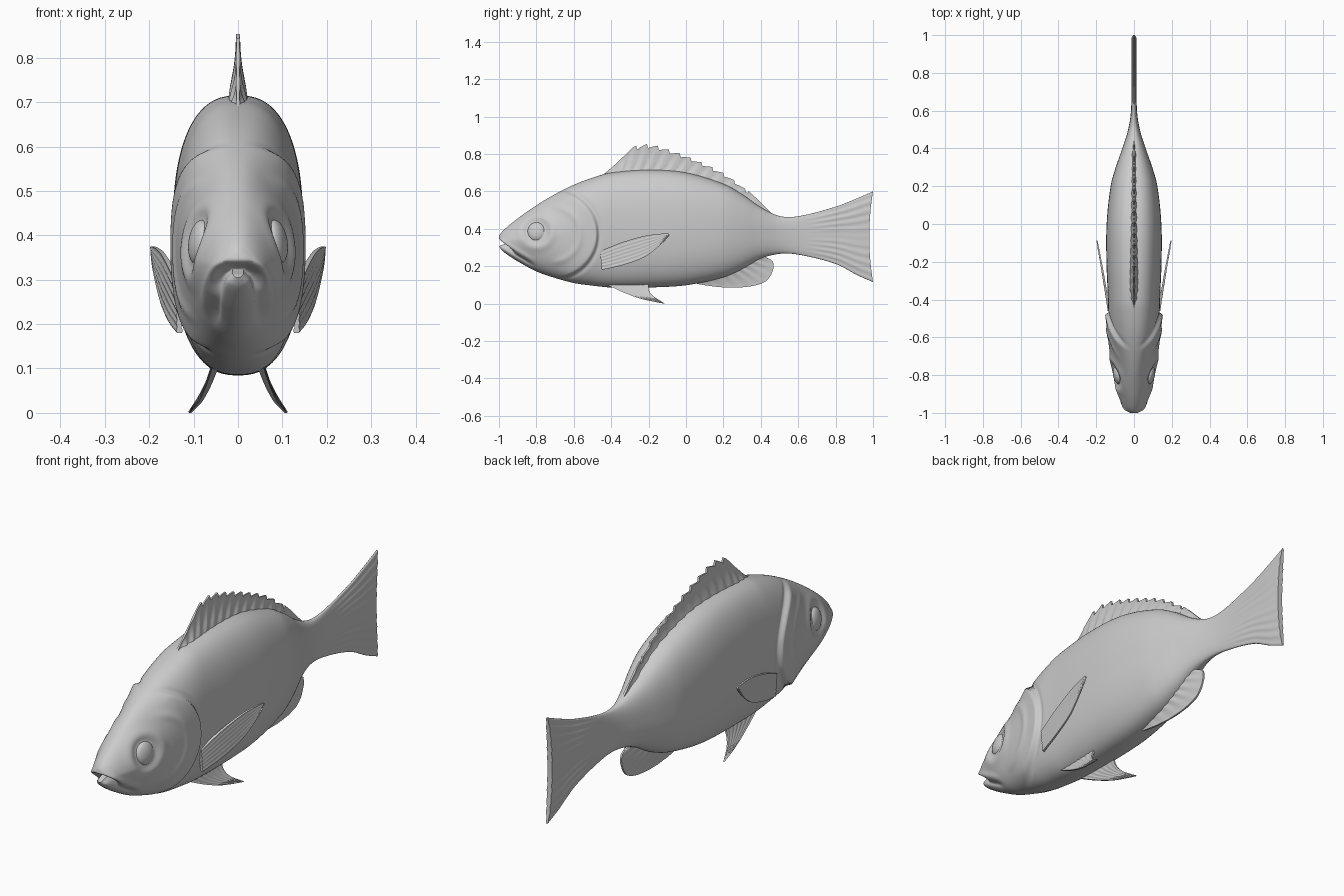
import bpy, math
from mathutils import Vector

cube = bpy.data.objects.get("Cube")
if cube:
    bpy.data.objects.remove(cube)

grey = bpy.data.materials.new("plain grey")
grey.use_nodes = True
grey.diffuse_color = (0.6, 0.6, 0.6, 1)
grey.node_tree.nodes["Principled BSDF"].inputs["Base Color"].default_value = (0.6, 0.6, 0.6, 1)


# ---- helpers ----
def spline(pts, t):
    """Smooth curve through evenly timed points, t in 0..1."""
    n = len(pts) - 1
    i = min(int(t * n), n - 1)
    f = t * n - i
    a, b, c, d = (Vector(pts[min(max(k, 0), n)]) for k in range(i - 1, i + 3))
    return b + f * 0.5 * (c - a + f * (2 * a - 5 * b + 4 * c - d + f * (3 * (b - c) + d - a)))


def profile(rows, y):
    """Smooth values read from rows sorted by their first entry."""
    i = 0
    while i < len(rows) - 2 and y > rows[i + 1][0]:
        i += 1

    def slope(k):
        lo, hi = rows[max(k - 1, 0)], rows[min(k + 1, len(rows) - 1)]
        return [(q - p) / (hi[0] - lo[0]) for p, q in zip(lo, hi)]
    a, b, h = rows[i], rows[i + 1], rows[i + 1][0] - rows[i][0]
    t = min(max((y - a[0]) / h, 0), 1)
    sa, sb = slope(i), slope(i + 1)
    return [(1 + 2 * t) * (1 - t) ** 2 * a[k] + t * (1 - t) ** 2 * h * sa[k]
            + t * t * (3 - 2 * t) * b[k] + t * t * (t - 1) * h * sb[k]
            for k in range(1, len(a))]


def step(lo, hi, v):
    t = min(max((v - lo) / (hi - lo), 0), 1)
    return t * t * (3 - 2 * t)


def bump(v, width):
    return math.exp(-(v / width) ** 2)


def add_mesh(name, verts, faces, angle=40):
    mesh = bpy.data.meshes.new(name)
    mesh.from_pydata(verts, [], faces)
    mesh.materials.append(grey)
    obj = bpy.data.objects.new(name, mesh)
    bpy.context.collection.objects.link(obj)
    bpy.ops.object.select_all(action='DESELECT')
    obj.select_set(True)
    bpy.context.view_layer.objects.active = obj
    bpy.ops.object.mode_set(mode='EDIT')
    bpy.ops.mesh.select_all(action='SELECT')
    bpy.ops.mesh.normals_make_consistent(inside=False)
    bpy.ops.object.mode_set(mode='OBJECT')
    bpy.ops.object.shade_smooth_by_angle(angle=math.radians(angle))
    return obj


def fin(name, point, thick, cols, rows):
    """Thin closed sheet: point(u, v) is its middle, thick(u, v) its half thickness."""
    verts = []
    for side in (1, -1):
        for i in range(cols + 1):
            for j in range(rows + 1):
                u, v = i / cols, j / rows
                verts.append(point(u, v) + Vector((side * thick(u, v), 0, 0)))
    w, half = rows + 1, (rows + 1) * (cols + 1)
    faces = []
    for i in range(cols):
        for j in range(rows):
            a = i * w + j
            quad = (a, a + 1, a + w + 1, a + w)
            faces += [quad, tuple(k + half for k in reversed(quad))]
    rim = ([i * w for i in range(cols)] + [cols * w + j for j in range(rows)]
           + [i * w + rows for i in range(cols, 0, -1)] + list(range(rows, 0, -1)))
    for a, b in zip(rim, rim[1:] + rim[:1]):
        faces.append((a, b, b + half, a + half))
    return add_mesh(name, verts, faces)


# ---- body: rows of y, top, bottom, half width ----
BODY = [(-1, .362, .305, .022), (-.985, .382, .285, .045), (-.95, .415, .258, .066),
        (-.9, .455, .226, .085), (-.8, .525, .172, .108), (-.7, .585, .137, .126),
        (-.6, .635, .11, .135), (-.5, .673, .096, .137), (-.4, .70, .086, .138),
        (-.2, .715, .086, .146), (0, .70, .098, .145), (.2, .64, .14, .124),
        (.3, .585, .183, .097), (.4, .515, .24, .062), (.5, .468, .266, .031),
        (.6, .467, .262, .016), (.8, .518, .212, .0125), (.92, .565, .15, .0125),
        (1, .60, .115, .012)]
EYE_Y, EYE_Z = -.80, .385


def body_point(y, a):
    top, bottom, w = profile(BODY, y)
    head = 1 - step(-.85, -.4, y)
    c, s = math.cos(a), math.sin(a)
    power = 0.8 + 0.18 * head
    x = w * math.copysign(abs(c) ** power, c)
    z = (top + bottom) / 2 + (top - bottom) / 2 * math.copysign(abs(s) ** power, s)
    x *= 1 - .22 * head * max(s, 0)
    side, push = math.copysign(1, c), 0
    if y < -.4:
        # gill cover edge, cheek ridge and eye socket
        r = math.hypot((y + .72) / .25, (z - .37) / .24)
        back = step(-.76, -.6, y)
        push += back * (.017 * step(1.02, .95, r) * r ** 2 - .005 * bump(r - 1.04, .04))
        push += .005 * step(-.74, -.66, y) * bump(r - .62, .07)
        e = math.hypot(y - EYE_Y, z - EYE_Z)
        push += .006 * bump(e - .085, .025) - .007 * bump(e - .05, .02)
        # mouth slit and narrower lower jaw
        d = z - (.325 - .115 * (max(y + 1, 0) / .18) ** .9)
        jaw = 1 - step(-.86, -.79, y)
        x *= 1 - .17 * jaw * step(.008, -.012, d)
        push += jaw * (.005 * bump(d - .022, .014) - .012 * bump(d, .009))
        x += side * push * min(1, abs(c) * 1.6) * min(1, abs(x) / .03)
        y += .045 * bump(d, .011) * (1 - step(-1, -.9, y))
    elif y > .6:
        # tail rays and hollow trailing edge
        k = (z - (top + bottom) / 2) / ((top - bottom) / 2)
        x *= 1 + .16 * step(.62, .8, y) * math.cos(k * 32)
        y -= .02 * (1 - k * k) * step(.85, 1, y)
    return Vector((x, y, z))


def loft(name, ys, seg=128):
    verts = [body_point(y, math.tau * (k + .5) / seg) for y in ys for k in range(seg)]
    faces = [(i * seg + k, i * seg + (k + 1) % seg, (i + 1) * seg + (k + 1) % seg, (i + 1) * seg + k)
             for i in range(len(ys) - 1) for k in range(seg)]
    # strips across the ring close both ends
    for base in (0, (len(ys) - 1) * seg):
        q = seg // 4
        for k in range(seg // 2 - 1):
            faces.append(tuple(base + (q + m) % seg for m in (k, k + 1, -k - 2, -k - 1)))
    return add_mesh(name, verts, faces, 50)


loft("body", [-1 + .005 * i for i in range(120)] + [-.4 + .02 * i for i in range(51)])
loft("tail_fin", [.6 + .01 * i for i in range(41)])

# ---- dorsal fin with backward-leaning spines ----
CREST = [(-.48, .66), (-.4, .725), (-.33, .79), (-.27, .843), (-.19, .853), (-.08, .822),
         (.05, .772), (.2, .70), (.33, .605), (.45, .49), (.49, .45)]
GAP = .0585


def dorsal_point(u, v):
    y = -.48 + .97 * u
    tooth = (y + .265) / GAP
    z = profile(CREST, y)[0]
    if -.265 < y < .33:
        z -= (.028 - .012 * u) * (1 - tooth % 1)
    root_y = y - .07 * math.sin(math.pi * u)
    root_z = profile(BODY, root_y)[0] - .03
    return Vector((0, root_y + (y - root_y) * v, root_z + (z - root_z) * v))


def dorsal_thick(u, v):
    ray = math.cos(math.tau * (-.215 + .97 * u) / GAP)
    return (.004 + .03 * (1 - v) ** 2.2) * (1 + .22 * ray * step(.1, .4, v)) * (1 - .6 * u * (1 - v))


fin("dorsal_fin", dorsal_point, dorsal_thick, 200, 12)

# ---- anal fin ----
ANAL_ROOT = [(0, .06, .14), (0, .2, .18), (0, .3, .23), (0, .41, .28)]
ANAL_EDGE = [(0, .06, .105), (0, .16, .09), (0, .26, .085), (0, .36, .095), (0, .43, .122),
             (0, .465, .18), (0, .46, .23), (0, .40, .25)]
fin("anal_fin",
    lambda u, v: spline(ANAL_ROOT, u).lerp(spline(ANAL_EDGE, u), v),
    lambda u, v: (.004 + .022 * (1 - v) ** 1.5) * (1 + .12 * math.cos(u * 60)), 64, 12)

# ---- paired fins: leading and trailing edges from root to tip ----
PAIRED = {
    "pectoral_fin": ([(.132, -.46, .28), (.15, -.35, .325), (.172, -.22, .362), (.192, -.11, .375), (.195, -.088, .368)],
                     [(.132, -.45, .18), (.152, -.34, .205), (.172, -.22, .25), (.189, -.13, .32), (.195, -.088, .365)]),
    "pelvic_fin": ([(.05, -.43, .105), (.066, -.34, .062), (.085, -.24, .025), (.108, -.12, 0)],
                   [(.052, -.2, .115), (.066, -.2, .075), (.085, -.175, .04), (.11, -.115, .002)]),
}
for label, sign in (("left", 1), ("right", -1)):
    for part, (lead, trail) in PAIRED.items():
        def blade(u, v):
            p = spline(lead, v).lerp(spline(trail, v), u)
            return Vector((sign * p.x, p.y, max(p.z, 0)))
        fin(label + "_" + part, blade,
            lambda u, v: (.002 + .004 * (1 - v)) * (1 + .2 * math.cos(u * 40)), 32, 20)

    # bulging eye
    bpy.ops.mesh.primitive_uv_sphere_add(segments=32, ring_count=16, radius=1,
                                         location=(sign * .088, EYE_Y, EYE_Z),
                                         rotation=(0, sign * -.15, sign * -.2))
    eye = bpy.context.object
    eye.name = label + "_eye"
    eye.scale = (.022, .048, .05)
    eye.data.materials.append(grey)
    bpy.ops.object.shade_smooth_by_angle(angle=math.radians(40))
